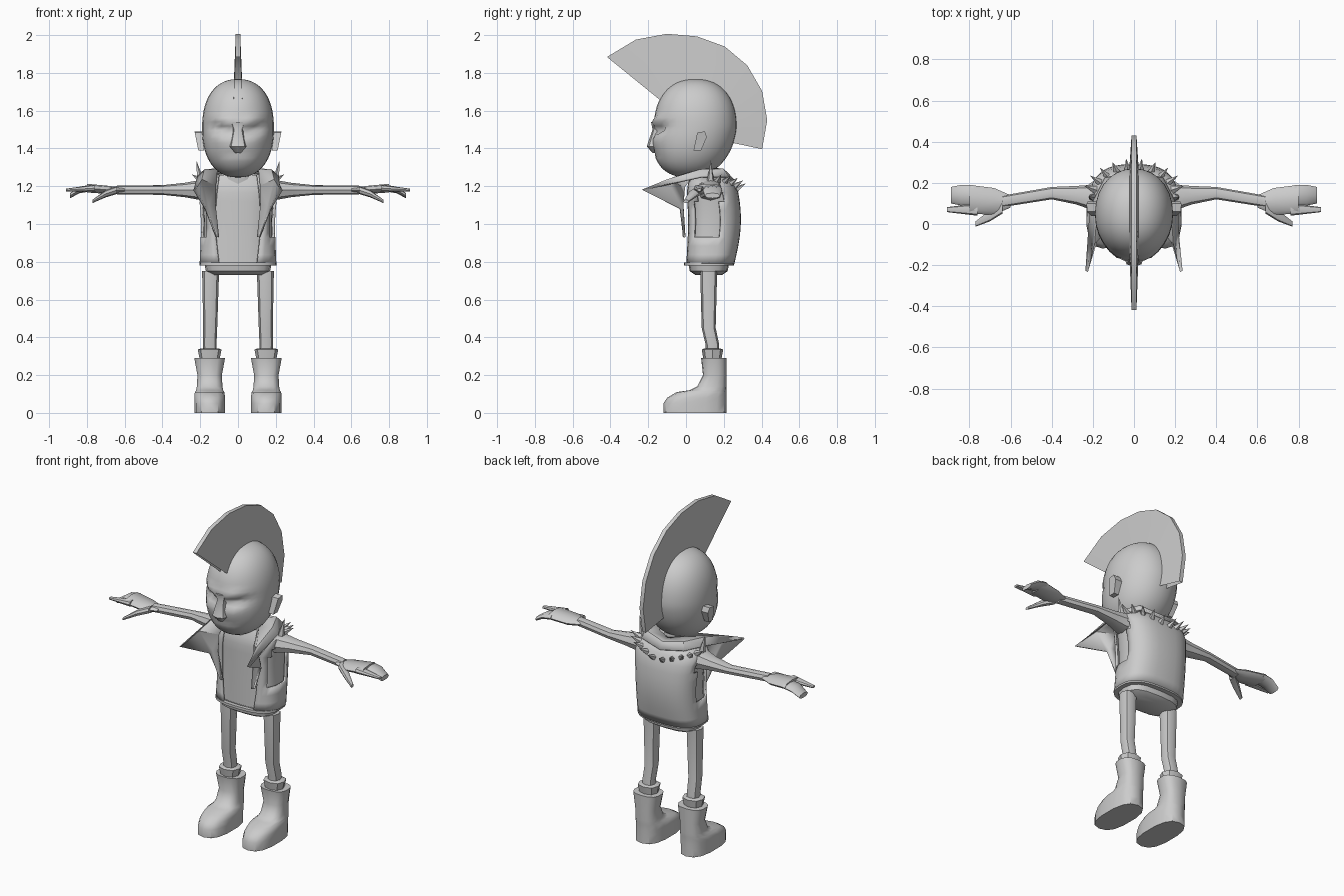
import bpy, bmesh
from math import sin, cos, asin, pi, tau, exp, copysign, radians
from mathutils import Vector

cube = bpy.data.objects.get("Cube")
if cube:
    bpy.data.objects.remove(cube, do_unlink=True)

shade = (0.6, 0.6, 0.6, 1)
grey = bpy.data.materials.new("plain_grey")
grey.use_nodes = True
grey.diffuse_color = shade
grey.node_tree.nodes["Principled BSDF"].inputs["Base Color"].default_value = shade


def finish(name, bm, mirror=False, thick=0, angle=40):
    """Turn a bmesh into a shaded object, optionally mirrored and thickened."""
    bmesh.ops.recalc_face_normals(bm, faces=bm.faces)
    mesh = bpy.data.meshes.new(name)
    bm.to_mesh(mesh)
    bm.free()
    mesh.materials.append(grey)
    part = bpy.data.objects.new(name, mesh)
    bpy.context.collection.objects.link(part)
    if mirror:
        part.modifiers.new("Mirror", 'MIRROR')
    if thick:
        solid = part.modifiers.new("Solidify", 'SOLIDIFY')
        solid.thickness, solid.offset = thick, 0
    bpy.ops.object.select_all(action='DESELECT')
    part.select_set(True)
    bpy.context.view_layer.objects.active = part
    bpy.ops.object.shade_smooth_by_angle(angle=radians(angle))


def section(ring, along, turn, power):
    """Point on a rounded cross-section: level, centre u and v, radius u and v."""
    level, u, v, radius_u, radius_v = ring
    across, front = sin(turn), -cos(turn)
    u += radius_u * copysign(abs(across) ** (2 / power), across)
    v += radius_v * copysign(abs(front) ** (2 / power), front)
    return Vector((u, v, level)) if along == 'z' else Vector((level, u, v))


def bridge(bm, rows, closed):
    """Join rows of points with quads."""
    verts = [[bm.verts.new(point) for point in row] for row in rows]
    count = len(rows[0])
    for low, high in zip(verts, verts[1:]):
        for i in range(count if closed else count - 1):
            j = (i + 1) % count
            bm.faces.new((low[i], low[j], high[j], high[i]))
    return verts


def loft(name, rings, along='z', sides=8, power=2.4, mirror=False, shape=None, angle=40):
    """Closed skin over a series of cross-sections."""
    bm = bmesh.new()
    verts = bridge(bm, [[section(ring, along, tau * i / sides, power) for i in range(sides)]
                        for ring in rings], True)
    bm.faces.new(verts[0])
    bm.faces.new(verts[-1])
    if shape:
        for vert in bm.verts:
            shape(vert.co)
    finish(name, bm, mirror, angle=angle)


def limb(name, stations, along='z', flat=1, mirror=True):
    """Loft over level, centre and one radius; flat scales the second radius."""
    loft(name, [(level, u, v, r, r * flat) for level, u, v, r in stations], along, mirror=mirror)


def plate(name, left, right, mirror=False):
    """Solid between two matching outlines."""
    bm = bmesh.new()
    for cap in bridge(bm, [left, right], True):
        bm.faces.new(cap)
    finish(name, bm, mirror, angle=25)


# Head: a rounded egg with the jaw carried forward
def head_ring(h):
    size = (1 - abs(h) ** 2.3) ** (1 / 2.3)
    return (1.507 + 0.26 * h, 0, 0.05 + 0.04 * min(h, 0), 0.19 * size, 0.22 * size)


# Eye sockets, angry brow, cheeks and mouth pressed into the face
def face_shape(co):
    if co.y > 0:
        return
    side = abs(co.x)

    def press(depth, x, z, wide, high):
        co.y += depth * exp(-((side - x) / wide) ** 2 - ((co.z - z) / high) ** 2)

    slant = side / 4
    press(0.04, 0.08, 1.48 + slant, 0.05, 0.02)
    press(-0.02, 0.07, 1.53 + slant, 0.05, 0.02)
    press(-0.01, 0.08, 1.44, 0.04, 0.03)
    press(0.01, 0, 1.38 - slant, 0.08, 0.01)


levels = 36
loft("head", [head_ring(-cos(pi * (i + 0.5) / levels)) for i in range(levels)],
     sides=28, power=2.1, shape=face_shape, angle=60)
limb("nose", [(1.375, 0, -.16, .015), (1.41, 0, -.16, .048), (1.5, 0, -.15, .027),
              (1.54, 0, -.14, .045)], mirror=False)
limb("neck", [(1.1, 0, .1, .07), (1.3, 0, .08, .07)], mirror=False)

# Ears: slanted flat plates
ear = [(.04, 1.39), (.08, 1.39), (.11, 1.46), (.1, 1.49), (.06, 1.485)]
plate("ear", [(.18, y, z) for y, z in ear], [(.21 + (z - 1.39) / 5, y, z) for y, z in ear], True)

# Mohawk: a fan that reaches further out over the forehead, thinner at its rim
crest_steps = 8
rim, root = [], []
for i in range(crest_steps + 1):
    turn = radians(-20 + 160 * i / crest_steps)
    reach = 0.45 + 0.08 * max(0, turn - pi / 2)
    rim.append((-0.02 + reach * cos(turn), 1.55 + reach * sin(turn)))
    root.append((0.05 + 0.2 * cos(turn), 1.5 + 0.2 * sin(turn)))
bm = bmesh.new()
bridge(bm, [[(s * 0.024, *p) for p in root] if wide else [(s * 0.012, *p) for p in rim]
            for s, wide in ((-1, True), (-1, False), (1, False), (1, True))], False)
bmesh.ops.holes_fill(bm, edges=bm.edges, sides=4)
finish("mohawk", bm, angle=25)


# Torso rule shared by the shirt and vest, rounding in at the shoulders
def torso_ring(f, inset=0.0):
    swell, shoulder = sin(pi * f), max(0, f - 0.8) * 5
    front = 0.03 * shoulder ** 2 + inset
    back = 0.25 + 0.035 * swell - 0.04 * shoulder ** 2 - inset
    wide = 0.198 - 0.015 * swell + 0.02 * f - 0.07 * shoulder ** 3 - inset
    return (0.79 + 0.47 * f, 0, (front + back) / 2, wide, (back - front) / 2)


bands, steps, boxy = 10, 26, 2.7
loft("shirt", [torso_ring(i / bands, 0.012) for i in range(bands + 1)], sides=24, power=boxy)
loft("vest_hem", [(z, 0, 0.122, 0.203, 0.132) for z in (0.78, 0.795)], sides=24, power=boxy)

# Vest: a shell open at the front, with armholes left out of its sides
bm = bmesh.new()
rows = []
for band in range(bands + 1):
    ring = torso_ring(band / bands)
    gap = 0.1 + 0.02 * sin(pi * band / bands)
    start = asin((gap / ring[3]) ** (boxy / 2))
    rows.append([section(ring, 'z', start + (tau - 2 * start) * i / steps, boxy)
                 for i in range(steps + 1)])
bridge(bm, rows, False)
holes = []
for face in bm.faces:
    x, y, z = face.calc_center_median()
    if abs(x) > 0.17 and abs(y - 0.12) < 0.07 and abs(z - 1.06) < 0.12:
        holes.append(face)
bmesh.ops.delete(bm, geom=holes, context='FACES')
finish("vest", bm, thick=0.012)

# Collar running from the nape into long pointed lapels
inner = [(0, .17, 1.27), (.08, .15, 1.29), (.11, .05, 1.28), (.12, -.01, 1.2), (.12, -.02, 1.1), (.1, -.01, .93)]
outer = [(0, .25, 1.23), (.14, .22, 1.25), (.21, .08, 1.25), (.23, -.23, 1.18), (.17, -.03, 1.08), (.11, -.01, .93)]
fold = []
for near, far in zip(inner, outer):
    middle = (Vector(near) + Vector(far)) / 2
    spread = Vector(far) - Vector(near)
    fold.append(middle + Vector((middle.x / 10, spread.length / 10, spread.length / 6)))
bm = bmesh.new()
bridge(bm, [inner, fold, outer], False)
finish("collar", bm, True, thick=0.014)

# Spikes around the back, ending in a tall one on each shoulder
bm = bmesh.new()
spike_count = 6
for i in range(spike_count):
    turn = 0.15 + 0.27 * i
    tall = i == spike_count - 1
    base = Vector((0.2 * sin(turn), 0.12 + 0.14 * cos(turn), 1.17 + 0.06 * sin(turn)))
    aim = Vector((sin(turn), cos(turn), 5 if tall else 0.6)).normalized()
    length = 0.11 if tall else 0.07
    place = aim.to_track_quat('Z', 'Y').to_matrix().to_4x4()
    place.translation = base + aim * length / 2
    bmesh.ops.create_cone(bm, cap_ends=True, segments=5, radius1=0.02, radius2=0,
                          depth=length, matrix=place)
finish("spikes", bm, True, angle=20)

# Arms and hands, held straight out
limb("arm", [(.16, .13, 1.18, .07), (.21, .13, 1.18, .06), (.28, .14, 1.18, .045), (.4, .15, 1.18, .03),
             (.64, .11, 1.18, .028)], 'x', flat=0.85)
limb("palm", [(.6, .11, 1.18, .03), (.68, .11, 1.18, .065), (.8, .12, 1.19, .07)], 'x', flat=0.33)
limb("fingers", [(.78, .14, 1.19, .05), (.84, .14, 1.18, .05), (.89, .14, 1.15, .04)], 'x', flat=0.35)
limb("index_finger", [(.76, .07, 1.19, .03), (.91, .07, 1.18, .012)], 'x', flat=0.6)
limb("thumb", [(.64, .08, 1.18, .03), (.7, .04, 1.16, .027), (.77, 0, 1.12, .013)], 'x', flat=0.7)

# Trousers and folded sock cuffs
loft("hips", [(.73, 0, .12, .13, .07), (.75, 0, .12, .17, .1), (.8, 0, .12, .18, .11)], sides=16, power=3)
limb("leg", [(.3, .145, .14, .035), (.36, .15, .14, .036), (.45, .147, .12, .037), (.75, .145, .12, .045)])
limb("sock_cuff", [(.27, .15, .14, .05), (.335, .15, .14, .063), (.34, .15, .14, .05)], flat=0.9)

# Boots: the heel stays upright while the toe line steps back up the instep
boot = [(0, -.12), (.05, -.12), (.08, -.1), (.11, -.05), (.12, .02), (.14, .06), (.2, .09), (.29, .08)]
loft("boot", [(z, 0.15, (toe + 0.215) / 2, 0.083 - 0.1 * max(0, toe + 0.08) * (z < 0.25), (0.215 - toe) / 2)
              for z, toe in boot], sides=14, power=2.6, mirror=True)
